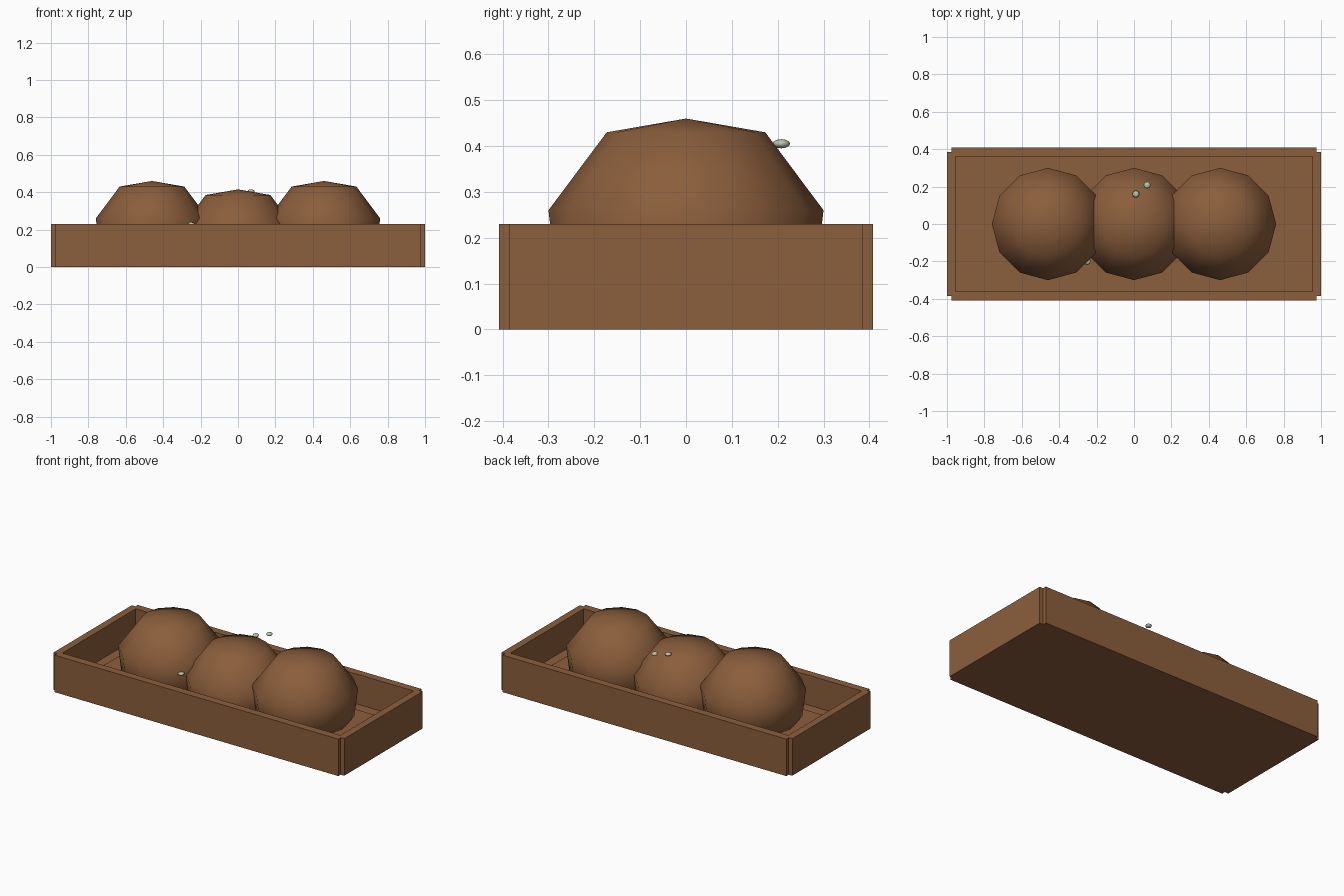
import bpy, bmesh, math
from mathutils import Matrix

if "Cube" in bpy.data.objects:
    bpy.data.objects.remove(bpy.data.objects["Cube"])


def material(name, rgb):
    m = bpy.data.materials.new(name)
    m.diffuse_color = (*rgb, 1)
    m.use_nodes = True
    m.node_tree.nodes["Principled BSDF"].inputs["Base Color"].default_value = m.diffuse_color
    return m


BROWN = material("warm_brown", (0.258, 0.112, 0.045))
PALE = material("pale_green", (0.50, 0.56, 0.40))


def add_object(name, bm, mat):
    bmesh.ops.recalc_face_normals(bm, faces=bm.faces[:])
    mesh = bpy.data.meshes.new(name)
    bm.to_mesh(mesh)
    bm.free()
    mesh.materials.append(mat)
    ob = bpy.data.objects.new(name, mesh)
    bpy.context.collection.objects.link(ob)
    return ob


def box(name, lo, hi, mat=BROWN):
    bm = bmesh.new()
    size = [b - a for a, b in zip(lo, hi)]
    mid = [(a + b) / 2 for a, b in zip(lo, hi)]
    bmesh.ops.create_cube(bm, size=1, matrix=Matrix.Translation(mid) @ Matrix.Diagonal((*size, 1)))
    return add_object(name, bm, mat)


def smooth(ob):
    for p in ob.data.polygons:
        p.use_smooth = True


def mound(name, x, drop):
    """Twelve-sided turned mound with a flattened crown."""
    profile = [(0.24, 0.05), (0.28, 0.09), (0.30, 0.26), (0.173, 0.43)]
    bm = bmesh.new()
    rings = []
    for r, z in profile:
        rings.append([bm.verts.new((x + r * math.cos(math.tau * i / 12),
                                    r * math.sin(math.tau * i / 12),
                                    max(z - drop, 0.02))) for i in range(12)])
    crown = bm.verts.new((x, 0, 0.46 - drop))
    bm.faces.new(rings[0][::-1])
    for i in range(12):
        j = (i + 1) % 12
        for a, b in zip(rings, rings[1:]):
            bm.faces.new((a[i], a[j], b[j], b[i]))
        bm.faces.new((rings[-1][i], rings[-1][j], crown))
    smooth(add_object(name, bm, BROWN))


# Tray: floor, raised inner panel and four boards with notched corners
box("tray_floor", (-0.965, -0.37, 0), (0.965, 0.37, 0.045))
box("floor_panel", (-0.89, -0.285, 0.04), (0.89, 0.285, 0.052))
for s, side in ((-1, "front"), (1, "back")):
    y = sorted((s * 0.36, s * 0.408))
    box(side + "_board", (-0.975, y[0], 0), (0.975, y[1], 0.23))
for s, side in ((-1, "left"), (1, "right")):
    x = sorted((s * 0.955, s * 1.0))
    box(side + "_board", (x[0], -0.385, 0), (x[1], 0.385, 0.23))

# Three overlapping mounds, the middle one sunk lower
mound("left_mound", -0.46, 0)
mound("middle_mound", 0, 0.045)
mound("right_mound", 0.46, 0)

# Small flat seeds
for i, pos in enumerate([(0.01, 0.16, 0.40), (0.07, 0.208, 0.405), (-0.25, -0.20, 0.23)]):
    bm = bmesh.new()
    bmesh.ops.create_uvsphere(bm, u_segments=8, v_segments=6, radius=1,
                              matrix=Matrix.Translation(pos) @ Matrix.Diagonal((0.019, 0.019, 0.01, 1)))
    smooth(add_object("seed_%d" % (i + 1), bm, PALE))
